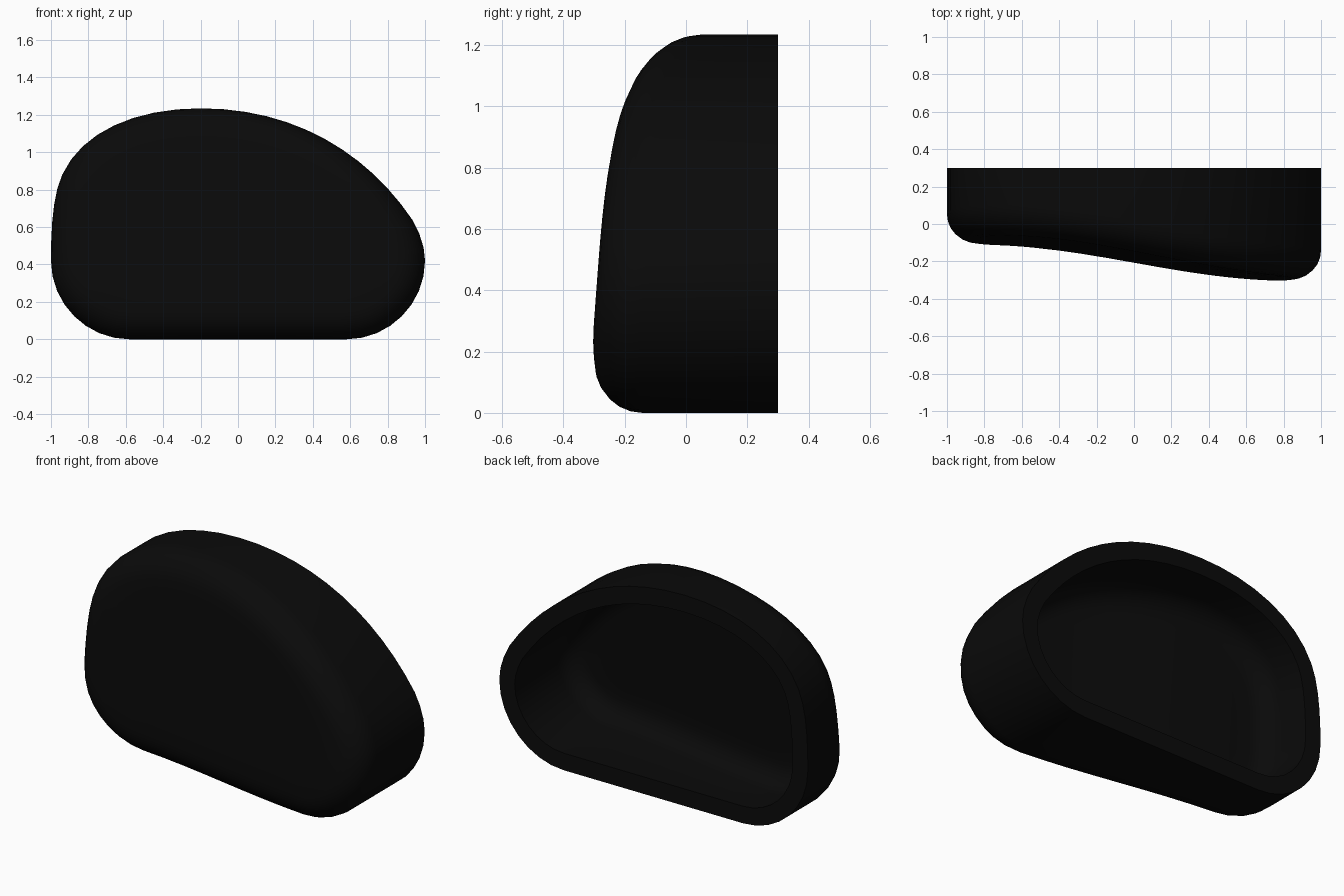
import bpy, bmesh, math
from mathutils import Vector
from mathutils.geometry import interpolate_bezier

if "Cube" in bpy.data.objects:
    bpy.data.objects.remove(bpy.data.objects["Cube"])

BACK = 0.3
WALL, FLOOR = 0.1, 0.08              # side wall and front panel thickness
OUTER_R, INNER_R = 0.15, 0.12        # edge rounding outside and inside

# Outline in the x-z plane: bezier spans (start, handle, handle, end)
spans = [
    ((-0.58, 0), (-0.2, 0), (0.2, 0), (0.58, 0)),
    ((0.58, 0), (0.81, 0), (1, 0.19), (1, 0.42)),
    ((1, 0.42), (1, 0.49), (0.975, 0.565), (0.935, 0.635)),
    ((0.935, 0.635), (0.69, 1.0), (0.3, 1.235), (-0.2, 1.235)),
    ((-0.2, 1.235), (-0.55, 1.235), (-0.835, 1.11), (-0.94, 0.88)),
    ((-0.94, 0.88), (-0.99, 0.77), (-1, 0.6), (-1, 0.42)),
    ((-1, 0.42), (-1, 0.19), (-0.81, 0), (-0.58, 0)),
]
steps = [8, 8, 3, 12, 8, 5, 8]
outline = []
for span, n in zip(spans, steps):
    pts = interpolate_bezier(*[Vector(p) for p in span], n + 1)
    outline += [Vector(p[:2]) for p in pts[:-1]]
count = len(outline)


def front_y(p):
    """Sloping S-shaped front face, leaning back slightly with height."""
    x = max(-1, min(1, p.x / 0.85))
    return -0.207 - 0.097 * math.sin(x * math.pi / 2) + 0.075 * max(0, p.y - 0.25)


def inset(d):
    """Outline moved inwards by d along its normals."""
    ring = []
    for i, p in enumerate(outline):
        t = (outline[(i + 1) % count] - outline[i - 1]).normalized()
        ring.append(p + Vector((-t.y, t.x)) * d)
    return ring


centre = Vector((-0.05, 0.57))


def skin(side, depth, radius):
    """Rings from the open back, over the rounded edge, to the panel middle."""
    rings = [[Vector((p.x, BACK, p.y)) for p in inset(side)]]
    for k in range(7):
        a = k / 6 * math.pi / 2
        rings.append([Vector((p.x, front_y(p) + depth + radius * (1 - math.sin(a)), p.y))
                      for p in inset(side + radius * (1 - math.cos(a)))])
    edge = inset(side + radius)
    for k in range(1, 8):
        ring = [centre.lerp(p, 1 - k / 8) for p in edge]
        rings.append([Vector((p.x, front_y(p) + depth, p.y)) for p in ring])
    return rings


bm = bmesh.new()


def bridge(a, b):
    for i in range(count):
        j = (i + 1) % count
        bm.faces.new((a[i], b[i], b[j], a[j]))


# Outer and inner skins
rims = []
for side, depth, radius in ((0, 0, OUTER_R), (WALL, FLOOR, INNER_R)):
    loops = [[bm.verts.new(v) for v in ring] for ring in skin(side, depth, radius)]
    for a, b in zip(loops, loops[1:]):
        bridge(a, b)
    tip = bm.verts.new((centre.x, front_y(centre) + depth, centre.y))
    for i in range(count):
        bm.faces.new((loops[-1][i], tip, loops[-1][(i + 1) % count]))
    rims.append(loops[0])
# Flat back rim
bridge(*rims)
bmesh.ops.recalc_face_normals(bm, faces=bm.faces)
mesh = bpy.data.meshes.new("shell_cover")
bm.to_mesh(mesh)
bm.free()

shell = bpy.data.objects.new("shell_cover", mesh)
bpy.context.collection.objects.link(shell)
bpy.context.view_layer.objects.active = shell
shell.select_set(True)
bpy.ops.object.shade_smooth_by_angle(angle=math.radians(40))

black = bpy.data.materials.new("black_plastic")
black.diffuse_color = (0.003, 0.003, 0.003, 1)
black.use_nodes = True
black.node_tree.nodes["Principled BSDF"].inputs["Base Color"].default_value = black.diffuse_color
shell.data.materials.append(black)
